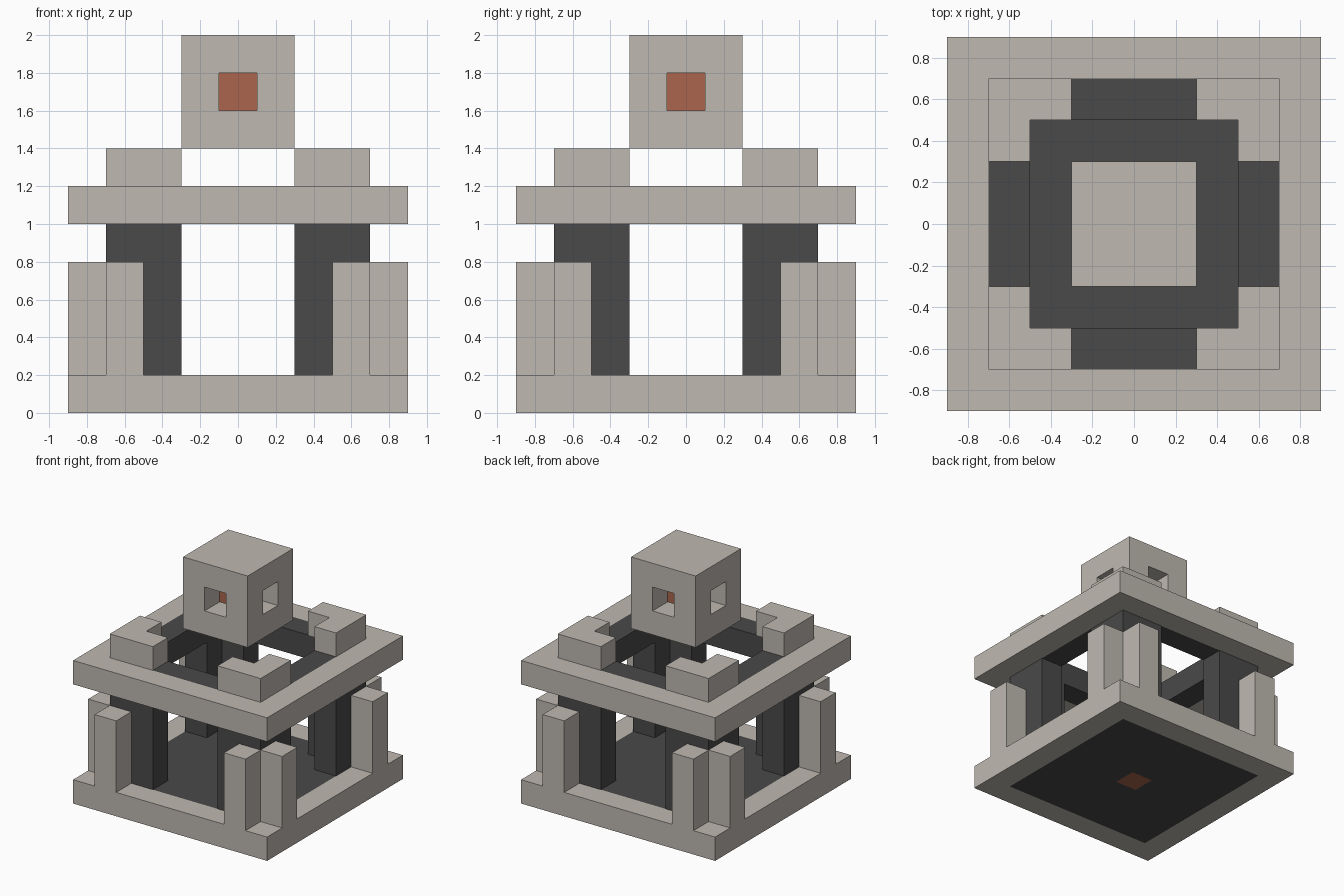
import bpy, bmesh
from mathutils import Vector

if "Cube" in bpy.data.objects:
    bpy.data.objects.remove(bpy.data.objects["Cube"], do_unlink=True)

U = 0.2  # block size


def material(name, color):
    m = bpy.data.materials.new(name)
    m.use_nodes = True
    m.diffuse_color = (*color, 1)
    m.node_tree.nodes["Principled BSDF"].inputs["Base Color"].default_value = (*color, 1)
    return m


stone = material("pale stone", (0.52, 0.485, 0.44))
dark = material("dark stone", (0.067, 0.067, 0.067))
ember = material("ember", (0.40, 0.13, 0.074))


def blocks(name, mat, layers, rule):
    """Merge the unit blocks that satisfy the rule into one closed shell."""
    span = range(-4, 5)
    cells = {(i, j, k) for i in span for j in span for k in layers if rule(i, j, k)}
    bm = bmesh.new()
    for cell in cells:
        centre = Vector((cell[0], cell[1], cell[2] + 0.5)) * U
        for axis in range(3):
            for sign in (-1, 1):
                beside = list(cell)
                beside[axis] += sign
                if tuple(beside) in cells:
                    continue
                n, a, b = Vector(), Vector(), Vector()
                n[axis] = sign * U / 2
                a[(axis + 1) % 3] = U / 2
                b[(axis + 2) % 3] = sign * U / 2
                corners = (-a - b, a - b, a + b, b - a)
                bm.faces.new([bm.verts.new(centre + n + c) for c in corners])
    bmesh.ops.remove_doubles(bm, verts=bm.verts, dist=U / 100)
    mesh = bpy.data.meshes.new(name)
    bm.to_mesh(mesh)
    bm.free()
    mesh.materials.append(mat)
    ob = bpy.data.objects.new(name, mesh)
    bpy.context.collection.objects.link(ob)


def reach(i, j):
    return max(abs(i), abs(j))


# Base slab: pale rim, dark floor, ember in the middle
blocks("base_rim", stone, [0], lambda i, j, k: reach(i, j) == 4)
blocks("base_floor", dark, [0], lambda i, j, k: 0 < reach(i, j) < 4)
blocks("floor_ember", ember, [0], lambda i, j, k: reach(i, j) == 0)

# Four corners: angled pillars, paired outer posts and roof battlements
for front_back, sy in (("front", -1), ("back", 1)):
    for side, sx in (("left", 1), ("right", -1)):
        tag = f"{front_back}_{side}"

        def angle(i, j, k, sx=sx, sy=sy):
            return sorted((i * sx, j * sy)) in ([2, 3], [3, 3])

        def pair(i, j, k, sx=sx, sy=sy):
            return sorted((i * sx, j * sy)) == [3, 4]

        blocks(f"pillar_{tag}", dark, range(1, 5), angle)
        blocks(f"outer_posts_{tag}", stone, range(1, 4), pair)
        blocks(f"battlement_{tag}", stone, [6], angle)

# Open roof: pale outer frame with a dark inner frame
blocks("roof_frame", stone, [5], lambda i, j, k: reach(i, j) == 4)
blocks("roof_inner_frame", dark, [5], lambda i, j, k: reach(i, j) == 3)

# Floating lantern with a window in each side and an ember core
blocks("lantern", stone, range(7, 10),
       lambda i, j, k: reach(i, j) <= 1 and not (k == 8 and i * j == 0))
blocks("lantern_ember", ember, [8], lambda i, j, k: reach(i, j) == 0)
